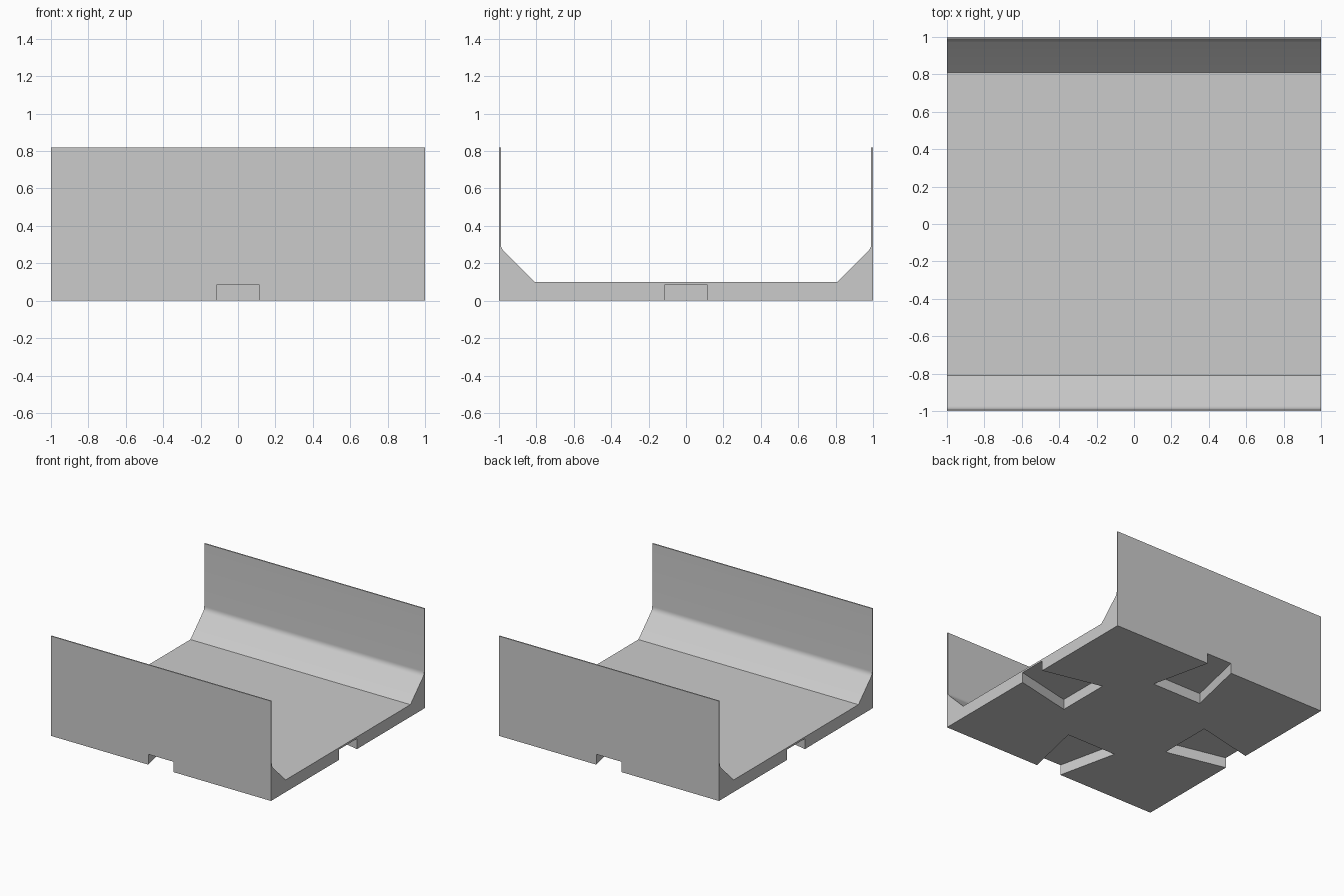
import bpy, bmesh, math
from mathutils import Vector, Matrix

cube = bpy.data.objects.get("Cube")
if cube:
    bpy.data.objects.remove(cube, do_unlink=True)

grey = bpy.data.materials.new("plain grey")
grey.use_nodes = True
colour = (0.6, 0.6, 0.6, 1)
grey.diffuse_color = colour
grey.node_tree.nodes["Principled BSDF"].inputs["Base Color"].default_value = colour


def prism(name, outline, offset):
    """Extrude a closed outline of 3D points along an offset."""
    bm = bmesh.new()
    face = bm.faces.new([bm.verts.new(p) for p in outline])
    result = bmesh.ops.extrude_face_region(bm, geom=[face])
    moved = [v for v in result["geom"] if isinstance(v, bmesh.types.BMVert)]
    bmesh.ops.translate(bm, verts=moved, vec=offset)
    bmesh.ops.recalc_face_normals(bm, faces=bm.faces)
    mesh = bpy.data.meshes.new(name)
    bm.to_mesh(mesh)
    bm.free()
    mesh.materials.append(grey)
    obj = bpy.data.objects.new(name, mesh)
    bpy.context.collection.objects.link(obj)
    return obj


# Channel cross-section: floor, sloped corner, small fillet, thin wall
FLOOR, WALL_IN, TOP, FILLET = 0.10, 0.99, 0.82, 0.025
corner = Vector((WALL_IN, 0.28))
start = corner - Vector((1, 1)).normalized() * FILLET
end = corner + Vector((0, FILLET))
half = [Vector((0.81, FLOOR))]
for i in range(7):
    t = i / 6
    half.append(start * (1 - t) ** 2 + corner * 2 * t * (1 - t) + end * t ** 2)
half += [Vector((WALL_IN, TOP)), Vector((1, TOP)), Vector((1, 0))]
profile = half + [Vector((-p.x, p.y)) for p in reversed(half)]
channel = prism("channel", [(-1, p.x, p.y) for p in profile], (2, 0, 0))

# Dovetail sockets under the middle of each side, wider towards the centre
MOUTH, INNER, DEPTH, HEIGHT = 0.115, 0.227, 0.5, 0.085
reach = 1.1
outer = MOUTH - (INNER - MOUTH) * (reach - 1) / DEPTH
plan = [(-outer, reach), (outer, reach), (INNER, 1 - DEPTH), (-INNER, 1 - DEPTH)]
bpy.context.view_layer.objects.active = channel
for side in range(4):
    turn = Matrix.Rotation(side * math.pi / 2, 3, "Z")
    outline = [turn @ Vector((x, y, -0.1)) for x, y in plan]
    cutter = prism("socket_cutter", outline, (0, 0, HEIGHT + 0.1))
    cutter.hide_render = True
    cut = channel.modifiers.new("socket", "BOOLEAN")
    cut.operation = "DIFFERENCE"
    cut.solver = "EXACT"
    cut.object = cutter
    bpy.ops.object.modifier_apply(modifier=cut.name)
    bpy.data.objects.remove(cutter, do_unlink=True)

# Smooth fillets, crisp corners
bpy.ops.object.select_all(action="DESELECT")
channel.select_set(True)
bpy.context.view_layer.objects.active = channel
bpy.ops.object.shade_smooth_by_angle(angle=math.radians(25))
